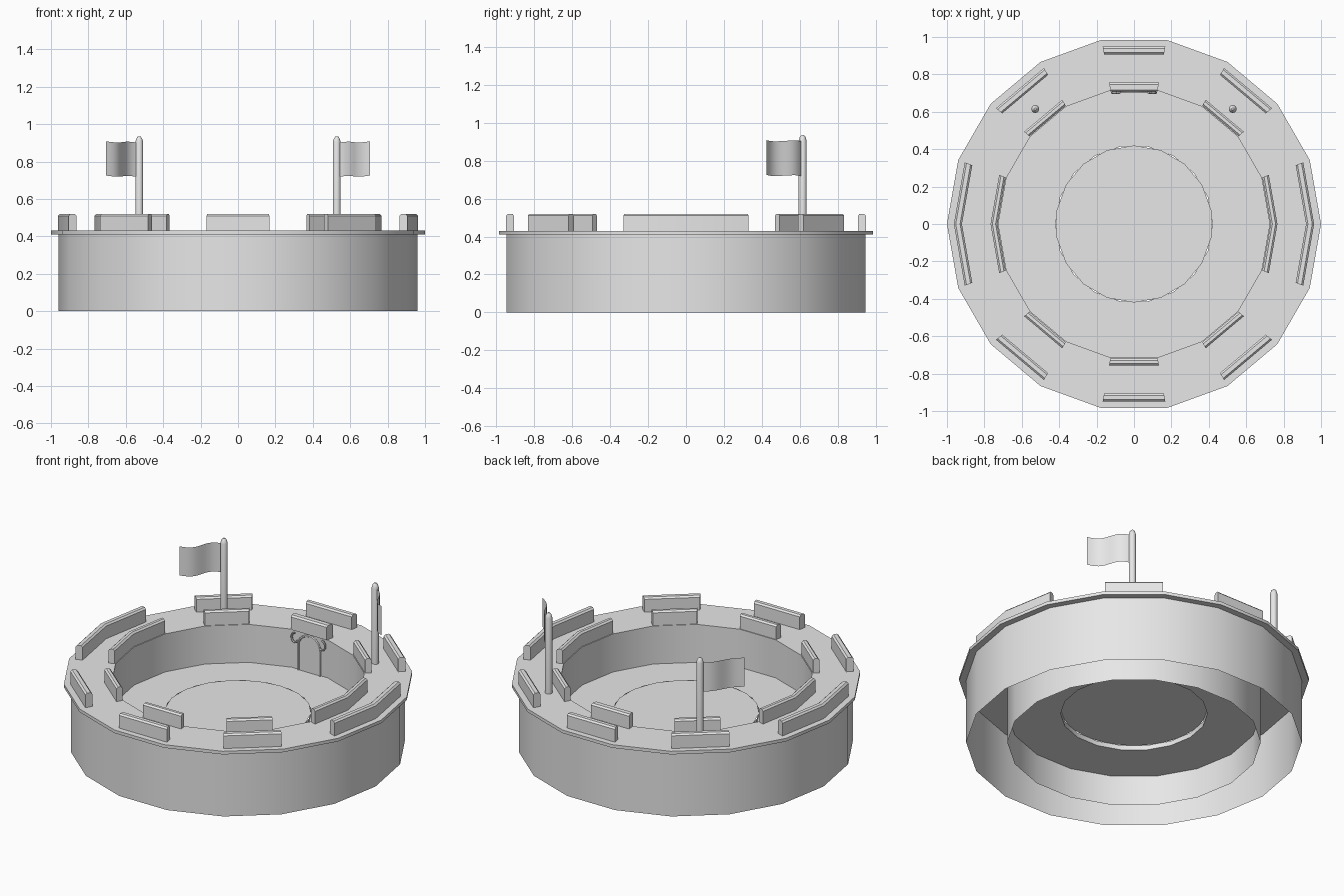
import bpy, bmesh, math
from mathutils import Vector

cube = bpy.data.objects.get("Cube")
if cube:
    bpy.data.objects.remove(cube, do_unlink=True)

stone = bpy.data.materials.new("pale_grey")
stone.use_nodes = True
GREY = (0.8, 0.8, 0.8, 1)
stone.diffuse_color = GREY
stone.node_tree.nodes["Principled BSDF"].inputs["Base Color"].default_value = GREY

SIDES = 18
STEP = 2 * math.pi / SIDES
RIM_TOP, FLOOR = 0.43, 0.19
INNER, OUTER = 0.725, 0.96


def finish(obj):
    """Give the part its colour and smooth its shallow angles."""
    obj.data.materials.append(stone)
    bpy.ops.object.select_all(action='DESELECT')
    obj.select_set(True)
    bpy.context.view_layer.objects.active = obj
    bpy.ops.object.shade_smooth_by_angle(angle=math.radians(32))
    return obj


def add_mesh(name, bm, recalc=True):
    if recalc:
        bmesh.ops.recalc_face_normals(bm, faces=bm.faces)
    mesh = bpy.data.meshes.new(name)
    bm.to_mesh(mesh)
    bm.free()
    obj = bpy.data.objects.new(name, mesh)
    bpy.context.collection.objects.link(obj)
    return finish(obj)


def sweep(name, profile, first=0, count=SIDES, closed=True):
    """Turn an (r, z) profile about z over some of the eighteen sides."""
    bm = bmesh.new()
    full = count == SIDES
    rings = []
    for k in range(count if full else count + 1):
        a = (first + k) * STEP
        rings.append([bm.verts.new((r * math.cos(a), r * math.sin(a), z))
                      for r, z in profile])
    n = len(profile)
    for k in range(count):
        a, b = rings[k], rings[(k + 1) % len(rings)]
        for i in range(n if closed else n - 1):
            j = (i + 1) % n
            bm.faces.new((a[i], b[i], b[j], a[j]))
    if closed and not full:
        bm.faces.new(rings[0])
        bm.faces.new(rings[-1])
    return add_mesh(name, bm)


def tube(name, points, radius):
    """Round tube along a path, turned into a mesh."""
    curve = bpy.data.curves.new(name, 'CURVE')
    curve.dimensions = '3D'
    curve.bevel_depth = radius
    curve.bevel_resolution = 1
    curve.use_fill_caps = True
    spline = curve.splines.new('POLY')
    spline.points.add(len(points) - 1)
    for p, co in zip(spline.points, points):
        p.co = (*co, 1)
    obj = bpy.data.objects.new(name, curve)
    bpy.context.collection.objects.link(obj)
    bpy.ops.object.select_all(action='DESELECT')
    obj.select_set(True)
    bpy.context.view_layer.objects.active = obj
    bpy.ops.object.convert(target='MESH')
    return finish(bpy.context.view_layer.objects.active)


# Walls and the walkway that joins them
sweep("outer_wall", [(OUTER, 0), (OUTER, 0.41)], closed=False)
sweep("inner_wall", [(INNER, 0.41), (INNER, 0)], closed=False)
sweep("walkway", [(INNER, 0.41), (1, 0.41), (1, RIM_TOP), (INNER, RIM_TOP)])

# Courtyard floor with a raised round platform
sweep("floor", [(INNER, FLOOR), (0.42, FLOOR), (0.42, FLOOR + 0.03)], closed=False)
bm = bmesh.new()
bmesh.ops.create_circle(bm, cap_ends=True, segments=SIDES, radius=0.42)
bmesh.ops.translate(bm, verts=bm.verts, vec=(0, 0, FLOOR + 0.03))
add_mesh("platform", bm, recalc=False)


# Battlements: (first side, number of sides) around both edges of the walkway
def battlement(name, r0, r1, first, count):
    top, c = 0.52, 0.01
    sweep(name, [(r0, RIM_TOP), (r0, top - c), (r0 + c, top),
                 (r1 - c, top), (r1, top - c), (r1, RIM_TOP)], first, count)


for i, (first, count) in enumerate([(-1, 2), (2, 1), (4, 1), (6, 1),
                                    (8, 2), (11, 1), (13, 1), (15, 1)]):
    battlement(f"outer_battlement_{i}", 0.92, 0.963, first, count)
    battlement(f"inner_battlement_{i}", 0.718 if first == 4 else 0.73,
               0.767, first, count)

# Flag poles and waving flags
for side, label in ((1, "left"), (-1, "right")):
    px, py = side * 0.528, 0.615
    sweep_profile = [(0.021, RIM_TOP), (0.021, 0.905), (0.015, 0.925), (0.006, 0.935)]
    bm = bmesh.new()
    rings = [[bm.verts.new((px + r * math.cos(k * math.pi / 6),
                            py + r * math.sin(k * math.pi / 6), z))
              for k in range(12)] for r, z in sweep_profile]
    for a, b in zip(rings, rings[1:]):
        for k in range(12):
            m = (k + 1) % 12
            bm.faces.new((a[k], a[m], b[m], b[k]))
    bm.faces.new(rings[0])
    bm.faces.new(rings[-1])
    add_mesh(f"{label}_flag_pole", bm)

    bm = bmesh.new()
    along = Vector((side * 0.178, -0.19, 0))
    across = Vector((side * 0.73, 0.68, 0))
    columns = []
    for k in range(13):
        t = k / 12
        wave = math.sin(t * 2 * math.pi)
        p = Vector((px, py, 0)) + along * t + across * 0.016 * wave
        columns.append([bm.verts.new((p.x, p.y, z + 0.004 * wave + 0.008 * t))
                        for z in (0.717, 0.9)])
    for a, b in zip(columns, columns[1:]):
        bm.faces.new((a[0], b[0], b[1], a[1]))
    add_mesh(f"{label}_flag", bm)

# Arched gate on the back of the courtyard
wall_y = INNER * math.cos(STEP / 2)
half, spring = 0.075, 0.345
arch = [(half, FLOOR)]
arch += [(half * math.cos(k * math.pi / 10), spring + half * math.sin(k * math.pi / 10))
         for k in range(11)]
arch.append((-half, FLOOR))
bm = bmesh.new()
front = [bm.verts.new((x, wall_y - 0.005, z)) for x, z in arch]
back = [bm.verts.new((x, wall_y, z)) for x, z in arch]
bm.faces.new(front)
bm.faces.new(back)
for k in range(len(arch)):
    m = (k + 1) % len(arch)
    bm.faces.new((front[k], front[m], back[m], back[k]))
add_mesh("gate", bm)
tube("gate_frame", [(x, wall_y - 0.004, z) for x, z in arch], 0.007)

# Curled wall hooks beside the gate
for side, label in ((1, "left"), (-1, "right")):
    curl = [(side * (0.095 + 0.022 * math.cos(a)), wall_y - 0.012, 0.39 + 0.03 * math.sin(a))
            for a in [math.radians(d) for d in range(-150, 91, 30)]]
    tube(f"{label}_gate_hook", curl, 0.006)
